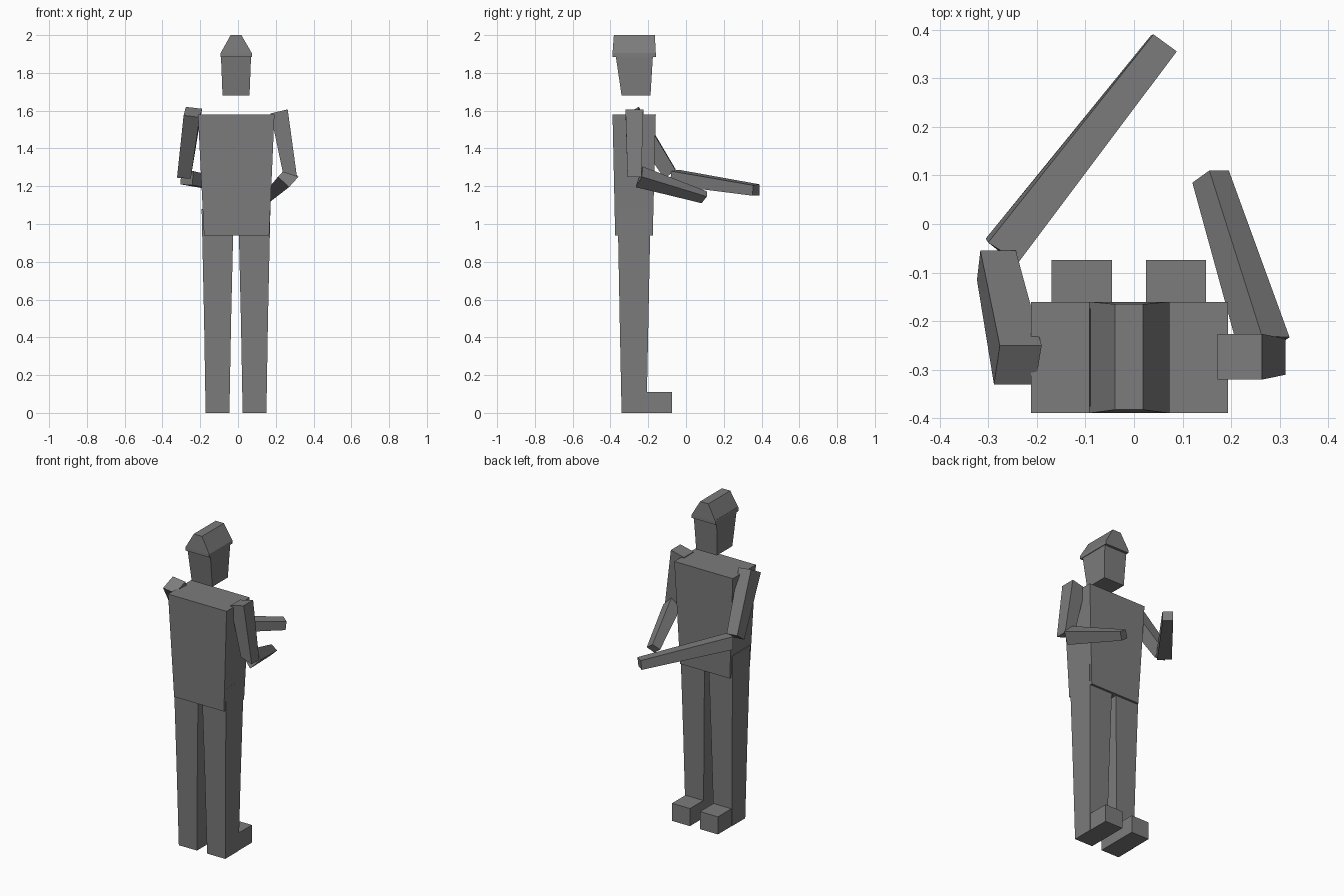
import bpy

grey = bpy.data.materials.new("plain grey")
grey.diffuse_color = (0.2, 0.2, 0.2, 1)


def prism(name, bottom, top):
    """Six-sided block joining two four-cornered rings, both in the same order."""
    mesh = bpy.data.meshes.new(name)
    faces = [(3, 2, 1, 0), (4, 5, 6, 7)]
    faces += [(i, (i + 1) % 4, 4 + (i + 1) % 4, 4 + i) for i in range(4)]
    mesh.from_pydata(list(bottom) + list(top), [], faces)
    mesh.materials.append(grey)
    obj = bpy.data.objects.new(name, mesh)
    bpy.context.collection.objects.link(obj)
    # consistent outward faces
    import bmesh
    bm = bmesh.new()
    bm.from_mesh(mesh)
    bmesh.ops.recalc_face_normals(bm, faces=bm.faces)
    bm.to_mesh(mesh)
    bm.free()
    return obj


def ring(x0, x1, y0, y1, z):
    return [(x0, y0, z), (x1, y0, z), (x1, y1, z), (x0, y1, z)]


# Torso
prism("torso", ring(-0.18, 0.165, -0.375, -0.176, 0.94),
      ring(-0.212, 0.193, -0.389, -0.16, 1.58))

# Head and ridged hat
prism("head", ring(-0.082, 0.061, -0.341, -0.188, 1.68),
      ring(-0.091, 0.070, -0.375, -0.174, 1.91))
prism("hat_brim", ring(-0.093, 0.073, -0.389, -0.16, 1.885),
      ring(-0.092, 0.073, -0.389, -0.16, 1.905))
prism("hat_crown", ring(-0.092, 0.073, -0.389, -0.16, 1.905),
      ring(-0.039, 0.018, -0.382, -0.165, 2.0))

# Legs: thigh, shin and foot on each side of the body's centre line
CX = -0.0105
for side, s in (("left", -1), ("right", 1)):
    def leg_ring(inner, outer, y0, y1, z):
        a, b = sorted((CX + s * inner, CX + s * outer))
        return ring(a, b, y0, y1, z)
    knee = leg_ring(0.026, 0.169, -0.351, -0.199, 0.49)
    prism(side + "_thigh", knee, leg_ring(0.012, 0.182, -0.362, -0.187, 1.08))
    prism(side + "_shin", leg_ring(0.035, 0.161, -0.341, -0.209, 0.0), knee)
    prism(side + "_foot", leg_ring(0.035, 0.159, -0.209, -0.074, 0.0),
          leg_ring(0.035, 0.159, -0.209, -0.074, 0.11))

# Left arm, reaching far forward across the body
prism("left_upper_arm",
      [(-0.323, -0.115, 1.245), (-0.316, -0.055, 1.29), (-0.243, -0.055, 1.285), (-0.25, -0.115, 1.24)],
      [(-0.288, -0.33, 1.575), (-0.276, -0.25, 1.62), (-0.19, -0.25, 1.61), (-0.203, -0.33, 1.565)])
prism("left_forearm",
      [(-0.305, -0.03, 1.21), (-0.30, -0.038, 1.287), (-0.237, -0.078, 1.28), (-0.242, -0.085, 1.205)],
      [(0.035, 0.388, 1.152), (0.04, 0.39, 1.21), (0.088, 0.355, 1.205), (0.083, 0.352, 1.15)])

# Right arm, with a rolled forearm
prism("right_upper_arm",
      [(0.237, -0.31, 1.275), (0.237, -0.24, 1.275), (0.312, -0.236, 1.25), (0.312, -0.31, 1.25)],
      [(0.172, -0.32, 1.585), (0.172, -0.226, 1.585), (0.263, -0.226, 1.607), (0.263, -0.32, 1.607)])
prism("right_forearm",
      [(0.212, -0.25, 1.25), (0.263, -0.23, 1.305), (0.32, -0.233, 1.25), (0.27, -0.266, 1.195)],
      [(0.12, 0.085, 1.14), (0.155, 0.11, 1.173), (0.195, 0.11, 1.145), (0.16, 0.083, 1.11)])
